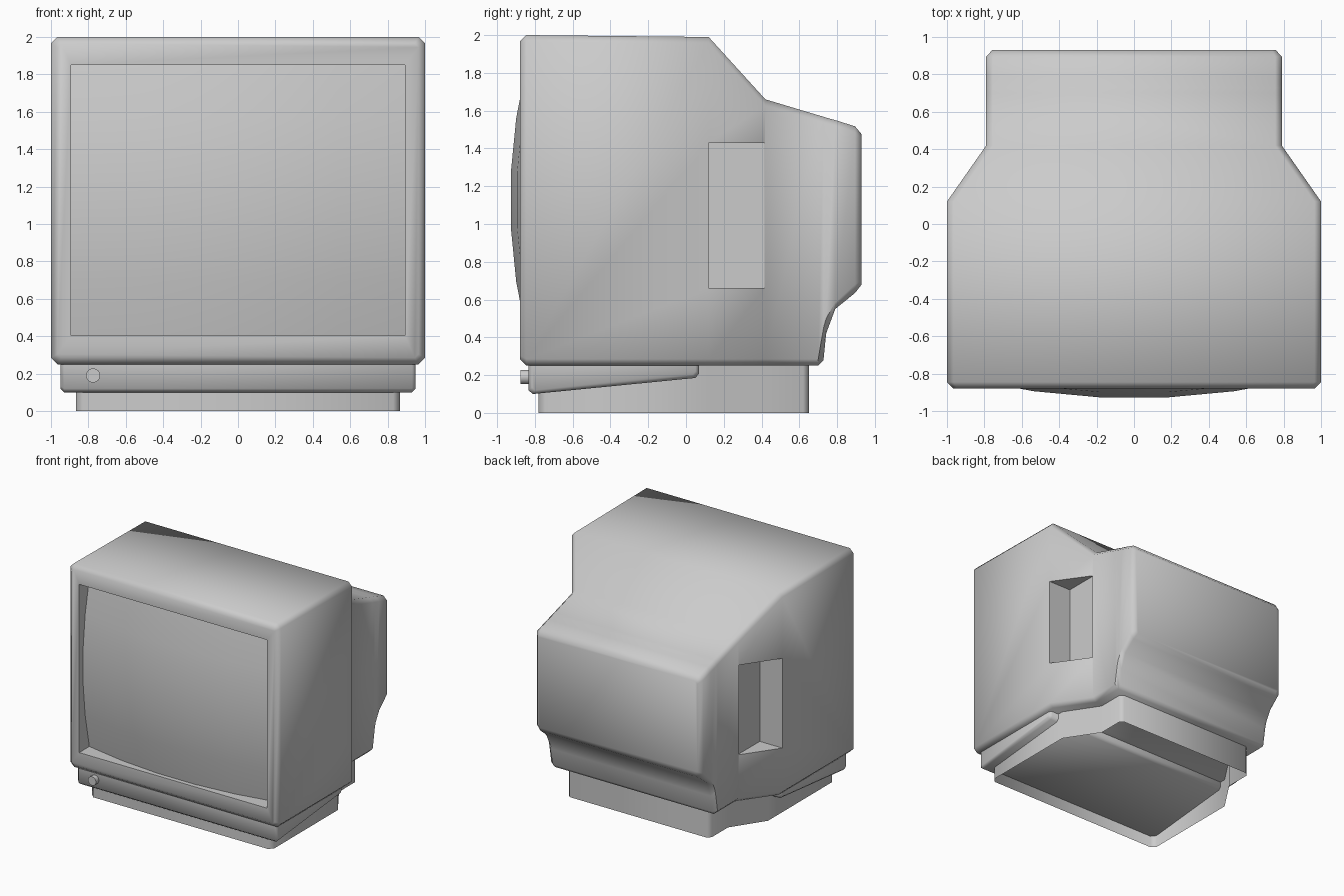
import bpy, bmesh, math

if "Cube" in bpy.data.objects:
    bpy.data.objects.remove(bpy.data.objects["Cube"])


def finish(name, bm, angle=50):
    bmesh.ops.recalc_face_normals(bm, faces=bm.faces)
    mesh = bpy.data.meshes.new(name)
    bm.to_mesh(mesh)
    bm.free()
    ob = bpy.data.objects.new(name, mesh)
    bpy.context.collection.objects.link(ob)
    if angle:
        smooth(ob, angle)
    return ob


def smooth(ob, angle):
    bpy.ops.object.select_all(action='DESELECT')
    ob.select_set(True)
    bpy.context.view_layer.objects.active = ob
    bpy.ops.object.shade_smooth_by_angle(angle=math.radians(angle))


def loft(rings, caps=True):
    bm = bmesh.new()
    loops = [[bm.verts.new(p) for p in r] for r in rings]
    n = len(loops[0])
    for a, b in zip(loops, loops[1:]):
        for i in range(n):
            j = (i + 1) % n
            bm.faces.new((a[i], a[j], b[j], b[i]))
    if caps:
        bm.faces.new(loops[0])
        bm.faces.new(loops[-1][::-1])
    return bm


def box(name, x0, x1, y0, y1, z0, z1):
    ring = lambda z: [(x0, y0, z), (x1, y0, z), (x1, y1, z), (x0, y1, z)]
    return finish(name, loft([ring(z0), ring(z1)]), 0)


def section(y, w, zb, zt, cx, cb, ct):
    # chamfered rectangle across the casing
    return [(-w + cx, y, zb), (w - cx, y, zb), (w, y, zb + cb), (w, y, zt - ct),
            (w - cx, y, zt), (-w + cx, y, zt), (-w, y, zt - ct), (-w, y, zb + cb)]


# casing: sections from front to back (y, half width, bottom, top, chamfers)
C = 0.035
casing = finish("casing", loft([section(*s) for s in [
    (-0.88, 0.965, 0.285, 1.965, 0.02, 0.02, 0.02),
    (-0.845, 1.0, 0.25, 2.0, C, C, C),
    (0.12, 1.0, 0.25, 1.99, C, C, C),
    (0.42, 0.79, 0.25, 1.66, C, C, C),
    (0.70, 0.79, 0.25, 1.576, C, C, C),
    (0.728, 0.79, 0.28, 1.568, C, 0.17, C),
    (0.742, 0.79, 0.42, 1.563, C, 0.08, C),
    (0.79, 0.79, 0.55, 1.55, C, C, C),
    (0.895, 0.79, 0.635, 1.517, C, 0.045, C),
    (0.93, 0.758, 0.68, 1.475, 0.02, 0.02, 0.02)]]), 0)

# screen opening and side grip notches
cutters = [box("screen_cutter", -0.893, 0.893, -1.2, -0.72, 0.405, 1.85)]
for s in (-1, 1):
    x0, x1 = sorted((s * 0.785, s * 1.3))
    cutters.append(box("grip_cutter", x0, x1, 0.12, 0.415, 0.66, 1.43))
bpy.context.view_layer.objects.active = casing
for c in cutters:
    c.hide_render = True
    m = casing.modifiers.new("cut", 'BOOLEAN')
    m.operation = 'DIFFERENCE'
    m.solver = 'EXACT'
    m.object = c
    bpy.ops.object.modifier_apply(modifier=m.name)
for c in cutters:
    bpy.data.objects.remove(c)
smooth(casing, 50)

# bulging screen
bm = bmesh.new()
bmesh.ops.create_grid(bm, x_segments=5, y_segments=5, size=1)
for v in bm.verts:
    x, dz = v.co.x * 0.893, v.co.y * 0.7225
    v.co = (x, -0.935 + 0.13 * x * x + 0.17 * dz * dz, 1.1275 + dz)
screen = finish("screen", bm)
if screen.data.polygons[12].normal.y > 0:
    screen.data.flip_normals()

# wedge-shaped control panel under the screen, with chamfered ends
outer = [(-0.835, 0.26), (-0.835, 0.12), (-0.81, 0.10), (0.05, 0.185), (0.07, 0.21), (0.07, 0.26)]
inner = [(-0.815, 0.26), (-0.815, 0.135), (-0.80, 0.12), (0.035, 0.203), (0.05, 0.22), (0.05, 0.26)]
finish("control_panel", loft([[(x, y, z) for y, z in prof] for x, prof in
                              ((-0.95, inner), (-0.93, outer), (0.93, outer), (0.95, inner))]))

# power button
bm = bmesh.new()
bmesh.ops.create_cone(bm, cap_ends=True, segments=16, radius1=0.038, radius2=0.038, depth=0.07)
for v in bm.verts:
    v.co = (v.co.x - 0.775, v.co.z - 0.84, v.co.y + 0.19)
finish("power_button", bm)

# open-bottomed foot
half = [(0.83, -0.78), (0.865, -0.745), (0.865, 0.12), (0.68, 0.40), (0.68, 0.62), (0.65, 0.65)]
plan = half + [(-x, y) for x, y in reversed(half)]
finish("foot", loft([[(x, y, z) for x, y in plan] for z in (0, 0.255)], caps=False))
